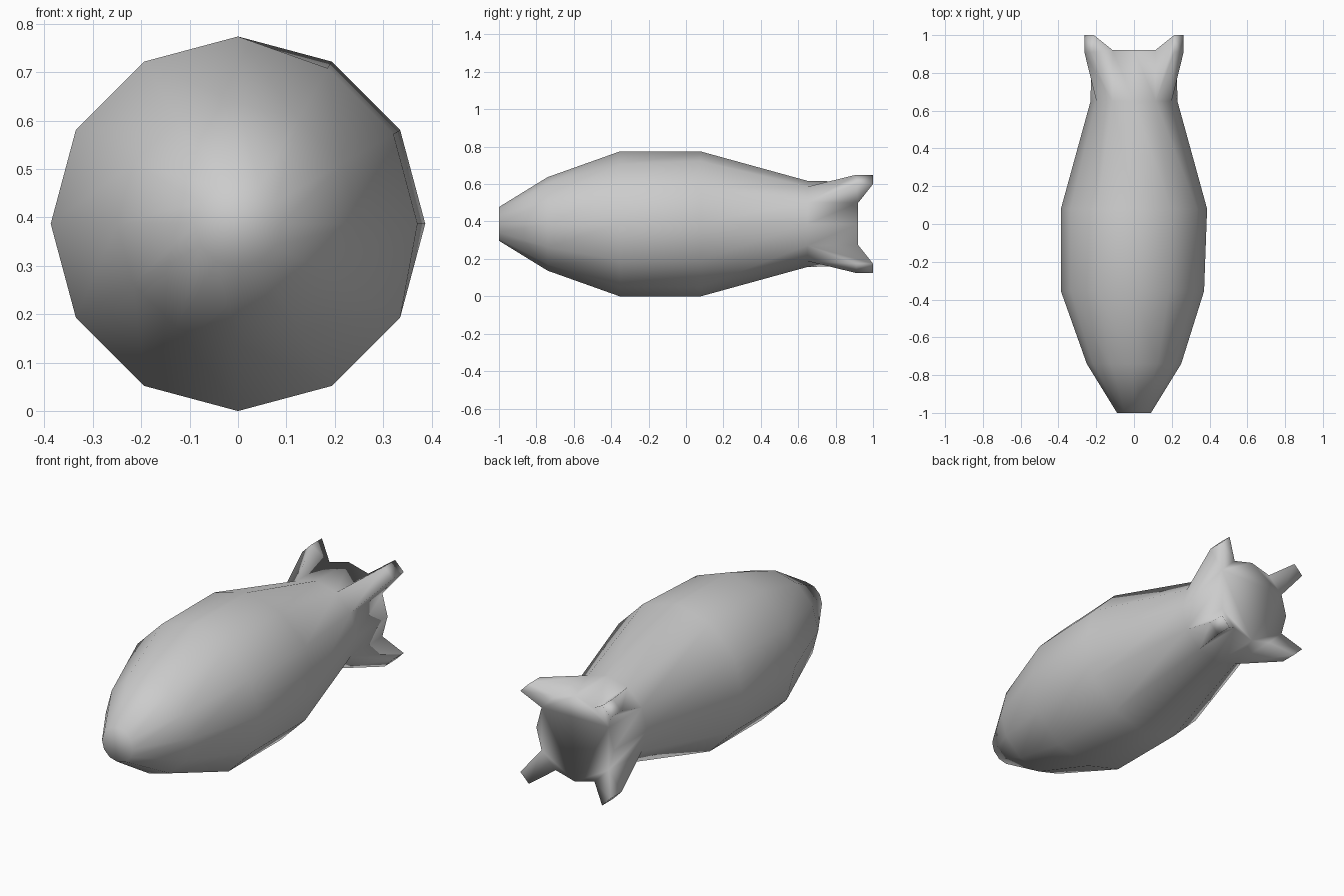
import bpy, bmesh
from math import sin, cos, pi, radians

if "Cube" in bpy.data.objects:
    bpy.data.objects.remove(bpy.data.objects["Cube"])

CZ = 0.387
SIDES = 12
# body profile: (y, radius)
PROFILE = [(-1.0, 0.09), (-0.74, 0.25), (-0.355, 0.387), (0.08, 0.387),
           (0.65, 0.23), (0.92, 0.225)]


def point(y, r, a):
    return (r * cos(a), y, CZ + r * sin(a))


bm = bmesh.new()
# rings of the hull; the widest front ring is slightly flattened on one side
rings = []
for k, (y, r) in enumerate(PROFILE):
    ring = []
    for i in range(SIDES):
        rr = 0.371 if k == 2 and i in (0, 1, 2) else r
        ring.append(bm.verts.new(point(y, rr, 2 * pi * i / SIDES)))
    rings.append(ring)

# hull skin, with the four diagonal tail quads drawn out into fins
for k in range(len(rings) - 1):
    a, b = rings[k], rings[k + 1]
    for i in range(SIDES):
        j = (i + 1) % SIDES
        base = [a[i], a[j], b[j], b[i]]
        if k == len(rings) - 2 and i % 3 == 1:
            mid = 2 * pi * (i + 0.5) / SIDES
            half = radians(6)
            tip = [bm.verts.new(point(y, 0.338, mid + s * half))
                   for y, s in ((0.91, -1), (0.91, 1), (1.0, 1), (1.0, -1))]
            for n in range(4):
                m = (n + 1) % 4
                bm.faces.new((base[n], base[m], tip[m], tip[n]))
            bm.faces.new(tip)
        else:
            bm.faces.new(base)

# nose and tail caps
bm.faces.new(rings[0])
bm.faces.new(rings[-1])
bmesh.ops.recalc_face_normals(bm, faces=bm.faces)
for f in bm.faces:
    f.smooth = True

mesh = bpy.data.meshes.new("finned_hull")
bm.to_mesh(mesh)
bm.free()
hull = bpy.data.objects.new("finned_hull", mesh)
bpy.context.collection.objects.link(hull)
